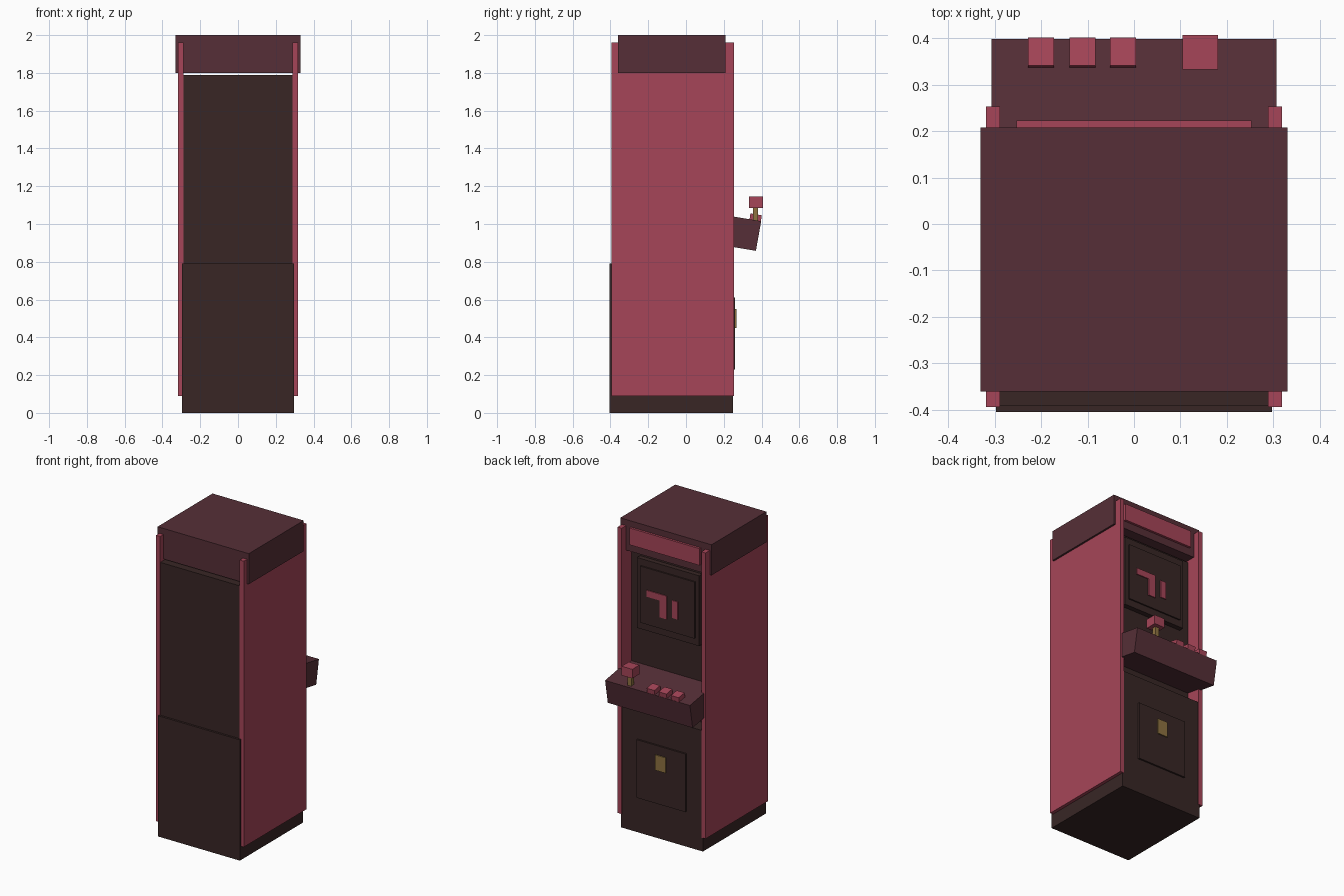
import bpy, bmesh

if "Cube" in bpy.data.objects:
    bpy.data.objects.remove(bpy.data.objects["Cube"])


def srgb(r, g, b):
    def lin(c):
        c /= 255
        return c / 12.92 if c <= 0.04045 else ((c + 0.055) / 1.055) ** 2.4
    return (lin(r), lin(g), lin(b), 1.0)


def material(name, rgb):
    m = bpy.data.materials.new(name)
    m.diffuse_color = srgb(*rgb)
    m.use_nodes = True
    m.node_tree.nodes["Principled BSDF"].inputs["Base Color"].default_value = m.diffuse_color
    return m


RED = material("rose_red", (166, 69, 88))
MAROON = material("dark_maroon", (86, 47, 55))
DARK = material("dark_brown", (56, 38, 37))
GOLD = material("brass", (142, 114, 64))


def prism(name, profile, x0, x1, mat):
    """Extrude a (y, z) outline along x."""
    bm = bmesh.new()
    face = bm.faces.new([bm.verts.new((x0, y, z)) for y, z in profile])
    ext = bmesh.ops.extrude_face_region(bm, geom=[face])
    moved = [v for v in ext["geom"] if isinstance(v, bmesh.types.BMVert)]
    bmesh.ops.translate(bm, verts=moved, vec=(x1 - x0, 0, 0))
    bmesh.ops.recalc_face_normals(bm, faces=bm.faces)
    mesh = bpy.data.meshes.new(name)
    bm.to_mesh(mesh)
    bm.free()
    mesh.materials.append(mat)
    ob = bpy.data.objects.new(name, mesh)
    bpy.context.collection.objects.link(ob)
    return ob


def box(name, x, y, z, mat):
    """Box from (min, max) pairs."""
    return prism(name, [(y[0], z[0]), (y[1], z[0]), (y[1], z[1]), (y[0], z[1])],
                 x[0], x[1], mat)


# Cabinet body
box("lower_body", (-0.297, 0.297), (-0.405, 0.249), (0, 0.79), DARK)
box("upper_body", (-0.29, 0.29), (-0.392, 0.153), (0.79, 1.79), DARK)
for side, x in (("right", (0.288, 0.318)), ("left", (-0.318, -0.288))):
    box(side + "_side_panel", x, (-0.394, 0.253), (0.09, 1.96), RED)

# Top cap with its sign plate
box("top_cap", (-0.33, 0.33), (-0.36, 0.208), (1.80, 2.0), MAROON)
box("sign_plate", (-0.253, 0.253), (0.20, 0.223), (1.85, 1.96), RED)

# Screen with the picture on it
box("screen_bezel", (-0.225, 0.225), (0.15, 0.185), (1.30, 1.76), DARK)
box("screen", (-0.197, 0.197), (0.18, 0.194), (1.345, 1.715), DARK)
box("picture_bar", (0.0, 0.145), (0.192, 0.200), (1.53, 1.572), RED)
box("picture_stem", (0.0, 0.053), (0.192, 0.200), (1.42, 1.53), RED)
box("picture_block", (-0.08, -0.04), (0.192, 0.200), (1.44, 1.555), RED)

# Sloping control panel
prism("control_panel", [(0.11, 1.063), (0.398, 1.015), (0.37, 0.858), (0.083, 0.906)],
      -0.307, 0.307, MAROON)

# Joystick and buttons
box("joystick_stick", (0.128, 0.155), (0.355, 0.382), (1.0, 1.09), GOLD)
box("joystick_knob", (0.104, 0.181), (0.333, 0.407), (1.085, 1.145), RED)
for i, x in enumerate((-0.2, -0.111, -0.024)):
    prism(f"button_{i + 1}", [(0.341, 1.056), (0.401, 1.046), (0.396, 1.01), (0.336, 1.02)],
          x - 0.028, x + 0.028, RED)

# Service door with coin plate
box("service_door", (-0.177, 0.177), (0.245, 0.260), (0.23, 0.61), DARK)
box("coin_plate", (-0.037, 0.037), (0.255, 0.267), (0.45, 0.55), GOLD)
